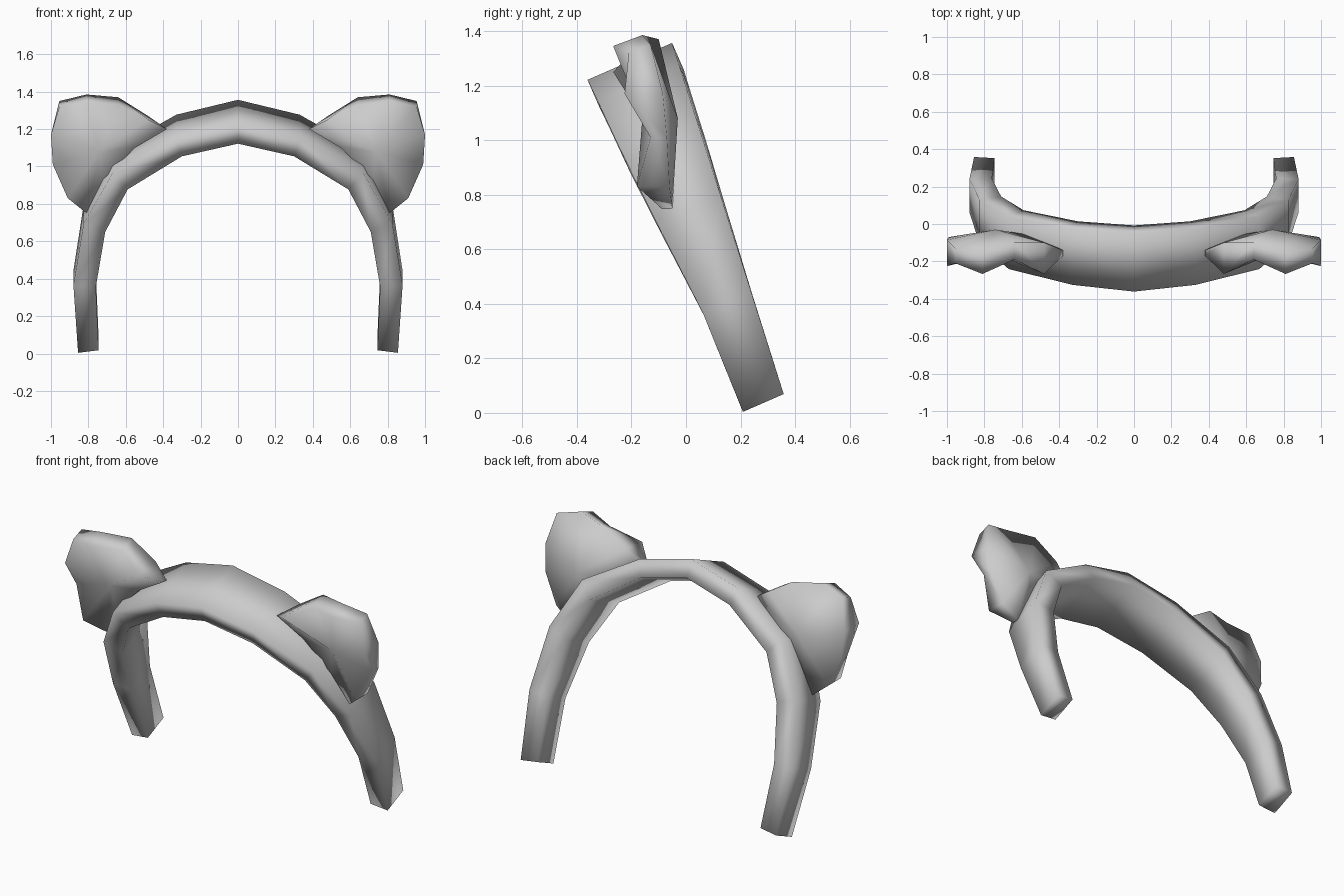
import bpy, bmesh
from mathutils import Vector

cube = bpy.data.objects.get("Cube")
if cube:
    bpy.data.objects.remove(cube, do_unlink=True)

grey = bpy.data.materials.new("soft_grey")
grey.use_nodes = True
colour = (0.6, 0.6, 0.6, 1)
grey.diffuse_color = colour
grey.node_tree.nodes["Principled BSDF"].inputs["Base Color"].default_value = colour


def finish(bm, name):
    """Turn a bmesh into a smooth shaded grey object."""
    bmesh.ops.recalc_face_normals(bm, faces=bm.faces)
    mesh = bpy.data.meshes.new(name)
    bm.to_mesh(mesh)
    bm.free()
    mesh.materials.append(grey)
    mesh.shade_smooth()
    obj = bpy.data.objects.new(name, mesh)
    bpy.context.collection.objects.link(obj)
    return obj


def bridge(bm, a, b, closed=True):
    for i in range(len(a) if closed else len(a) - 1):
        j = (i + 1) % len(a)
        bm.faces.new((a[i], a[j], b[j], b[i]))


# Headband: a rectangular section swept over a leaning arch, wider at the top
ACROSS = Vector((0, 0.917, 0.4))
ALONG = Vector((0, -0.4, 0.917))
# inner x, inner height, outer x, outer height, front offset
half = [
    (0.745, -0.065, 0.855, -0.08, 0.193),
    (0.76, 0.30, 0.88, 0.31, 0.203),
    (0.71, 0.63, 0.825, 0.68, 0.18),
    (0.59, 0.885, 0.67, 0.98, 0.165),
    (0.30, 1.08, 0.33, 1.18, 0.16),
]
stations = half + [(0, 1.155, 0, 1.263, 0.157)]
stations += [(-a, b, -c, d, e) for a, b, c, d, e in reversed(half)]

bm = bmesh.new()
rings = []
for xi, hi, xo, ho, front in stations:
    back = 0.364 + 0.104 * ho
    corners = [(xi, hi, front), (xo, ho, front), (xo, ho, back), (xi, hi, back)]
    rings.append([bm.verts.new(Vector((x, 0, 0)) + ALONG * h + ACROSS * w)
                  for x, h, w in corners])
for a, b in zip(rings, rings[1:]):
    bridge(bm, a, b)
bm.faces.new(rings[0])
bm.faces.new(rings[-1])
finish(bm, "headband")

# Ears: x, z, front rim y, back rim y, and how far the back rim rises
rim = [
    (0.38, 1.20, -0.17, -0.14, 0),
    (0.48, 1.25, -0.267, -0.10, 0.02),
    (0.64, 1.33, -0.19, -0.10, 0.04),
    (0.81, 1.345, -0.267, -0.16, 0.04),
    (0.955, 1.32, -0.21, -0.13, 0.03),
    (1.0, 1.17, -0.225, -0.085, 0),
    (0.99, 1.01, -0.13, -0.07, 0),
    (0.91, 0.83, -0.18, -0.06, 0),
    (0.81, 0.75, -0.09, -0.05, 0),
    (0.72, 0.93, -0.14, -0.05, 0),
    (0.55, 1.10, -0.16, -0.06, 0),
]


def ear(name, side):
    bm = bmesh.new()
    front = [bm.verts.new((side * x, y, z)) for x, z, y, _, _ in rim]
    back = [bm.verts.new((side * x, y, z + up)) for x, z, _, y, up in rim]
    bridge(bm, front, back)
    for loop, y in ((front, -0.16), (back, -0.03)):
        centre = bm.verts.new((side * 0.74, y, 1.08))
        for i, v in enumerate(loop):
            bm.faces.new((v, loop[(i + 1) % len(loop)], centre))
    return finish(bm, name)


ear("left_ear", 1)
ear("right_ear", -1)
